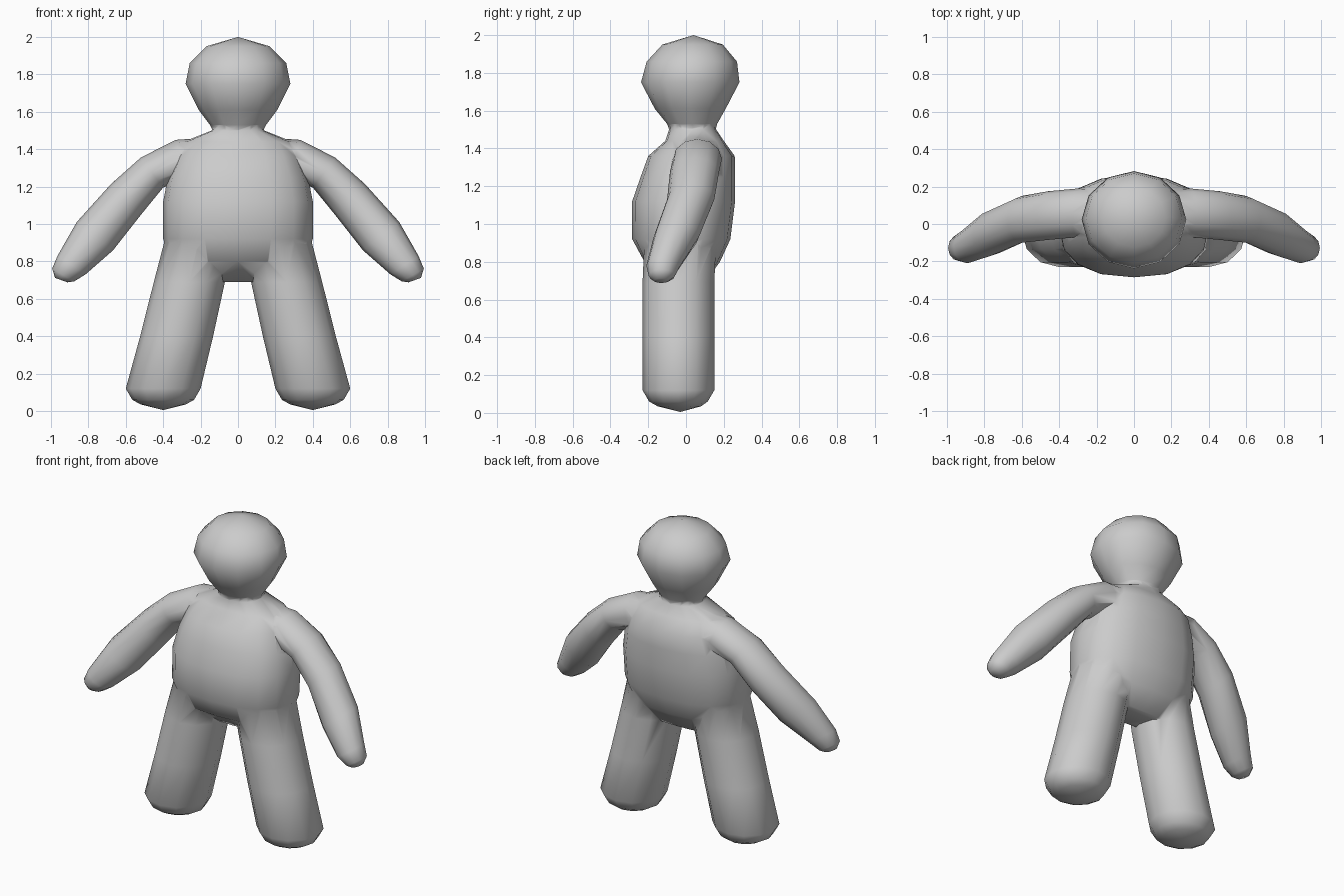
import bpy, bmesh, math
from mathutils import Vector

if "Cube" in bpy.data.objects:
    bpy.data.objects.remove(bpy.data.objects["Cube"])


def loft(name, rings, sides, power=1.0):
    """Skin rings of (centre, u vector, v vector); power < 1 squares the section."""
    bm = bmesh.new()

    def soft(t):
        return math.copysign(abs(t) ** power, t)

    loops = []
    for c, u, v in rings:
        angles = [2 * math.pi * i / sides for i in range(sides)]
        loops.append([bm.verts.new(Vector(c) + Vector(u) * soft(math.cos(a))
                                   + Vector(v) * soft(math.sin(a))) for a in angles])
    for a, b in zip(loops, loops[1:]):
        for i in range(sides):
            j = (i + 1) % sides
            bm.faces.new((a[i], a[j], b[j], b[i]))
    bm.faces.new(loops[0][::-1])
    bm.faces.new(loops[-1])
    bmesh.ops.remove_doubles(bm, verts=bm.verts, dist=0.0005)
    bmesh.ops.recalc_face_normals(bm, faces=bm.faces)
    me = bpy.data.meshes.new(name)
    bm.to_mesh(me)
    bm.free()
    ob = bpy.data.objects.new(name, me)
    bpy.context.collection.objects.link(ob)
    return ob


def flat_rings(profile):
    """Horizontal rings from (z, centre x, half width, front y, back y)."""
    return [((x, (f + b) / 2, z), (w, 0, 0), (0, (b - f) / 2, 0))
            for z, x, w, f, b in profile]


# torso, from crotch to neck
body = loft("body", flat_rings([
    (0.69, 0, 0.24, -0.08, 0.10), (0.80, 0, 0.36, -0.22, 0.18),
    (0.92, 0, 0.40, -0.285, 0.235), (1.12, 0, 0.40, -0.285, 0.26),
    (1.25, 0, 0.375, -0.24, 0.26), (1.36, 0, 0.33, -0.20, 0.258),
    (1.44, 0, 0.29, -0.11, 0.20), (1.50, 0, 0.14, -0.09, 0.16),
    (1.56, 0, 0.13, -0.09, 0.15)]), 16, 0.85)

# head
head = loft("head", flat_rings([
    (1.49, 0, 0.13, -0.085, 0.155), (1.53, 0, 0.15, -0.10, 0.165),
    (1.61, 0, 0.21, -0.165, 0.21), (1.75, 0, 0.28, -0.238, 0.283),
    (1.86, 0, 0.258, -0.208, 0.27), (1.95, 0, 0.17, -0.125, 0.195),
    (2.00, 0, 0.0, 0.04, 0.04)]), 12)

parts = [head]
for side, s in (("right", 1), ("left", -1)):
    # leg with rounded foot end
    parts.append(loft(side + "_leg", flat_rings([
        (0.005, 0.40 * s, 0.0, -0.03, -0.03), (0.035, 0.40 * s, 0.12, -0.15, 0.08),
        (0.06, 0.40 * s, 0.165, -0.195, 0.115), (0.12, 0.40 * s, 0.20, -0.23, 0.15),
        (0.40, 0.328 * s, 0.195, -0.23, 0.15), (0.69, 0.26 * s, 0.19, -0.23, 0.15),
        (0.92, 0.21 * s, 0.18, -0.22, 0.16)]), 12))
    # arm: x, y, z, tilt of the ring, radius across, radius in depth
    arm = [(0.06, 0.06, 1.38, 88, 0.09, 0.11), (0.30, 0.06, 1.345, 72, 0.11, 0.13),
           (0.46, 0.045, 1.275, 53, 0.10, 0.13), (0.60, 0.025, 1.13, 47, 0.115, 0.125),
           (0.765, -0.05, 0.935, 38, 0.123, 0.12), (0.89, -0.12, 0.78, 33, 0.09, 0.09),
           (0.935, -0.128, 0.727, 30, 0.068, 0.07), (0.945, -0.13, 0.70, 20, 0.035, 0.04)]
    parts.append(loft(side + "_arm", [
        ((x * s, y, z),
         (s * r * math.cos(math.radians(t)), 0, r * math.sin(math.radians(t))),
         (0, d, 0)) for x, y, z, t, r, d in arm], 12))

# merge all parts into one continuous skin
bpy.context.view_layer.objects.active = body
for p in parts:
    mod = body.modifiers.new("union", 'BOOLEAN')
    mod.operation = 'UNION'
    mod.solver = 'EXACT'
    mod.object = p
    bpy.ops.object.modifier_apply(modifier=mod.name)
    bpy.data.objects.remove(p, do_unlink=True)
body.name = "figure"
body.select_set(True)
bpy.ops.object.shade_smooth_by_angle(angle=math.radians(65))
